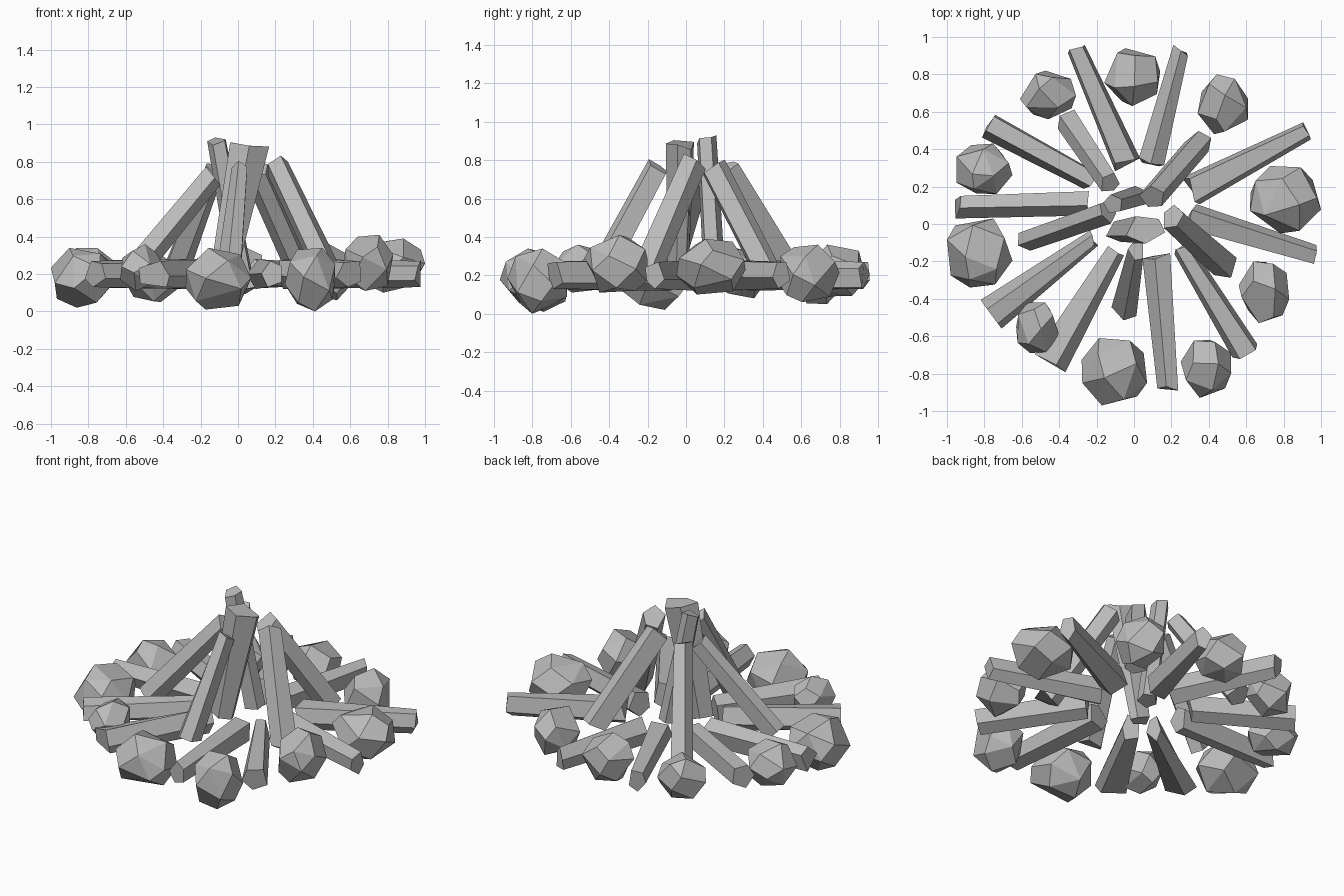
import bpy, bmesh, math, random
from mathutils import Vector

cube = bpy.data.objects.get("Cube")
if cube:
    bpy.data.objects.remove(cube, do_unlink=True)

random.seed(11)
grey = bpy.data.materials.new("plain_grey")
grey.use_nodes = True
COLOUR = (0.5, 0.5, 0.5, 1)
grey.diffuse_color = COLOUR
grey.node_tree.nodes["Principled BSDF"].inputs["Base Color"].default_value = COLOUR


def finish(bm, name):
    bmesh.ops.recalc_face_normals(bm, faces=bm.faces)
    mesh = bpy.data.meshes.new(name)
    bm.to_mesh(mesh)
    bm.free()
    mesh.materials.append(grey)
    obj = bpy.data.objects.new(name, mesh)
    bpy.context.collection.objects.link(obj)


def fit(points, lo, hi):
    """Scale and move points so that they exactly fill the box from lo to hi."""
    for k in range(len(lo)):
        small = min(p[k] for p in points)
        span = max(p[k] for p in points) - small
        for p in points:
            p[k] = lo[k] + (p[k] - small) / span * (hi[k] - lo[k])


def log(name, start, end, w0, w1, t0, t1, sides=5):
    """Tapered, roughly split log; w and t are the width and thickness of each end."""
    a, b = Vector(start), Vector(end)
    axis = (b - a).normalized()
    side = axis.cross(Vector((0, 0, 1))).normalized()
    up = side.cross(axis)
    bm = bmesh.new()
    rings = []
    turn = random.uniform(0, math.tau)
    angles = [turn + math.tau * (i + random.uniform(-0.2, 0.2)) / sides for i in range(sides)]
    for p, w, t in ((a, w0, t0), (b, w1, t1)):
        outline = [Vector((math.cos(g), math.sin(g))) * random.uniform(0.9, 1.1) for g in angles]
        fit(outline, (-w / 2, -t / 2), (w / 2, t / 2))
        rings.append([bm.verts.new(p + side * q.x + up * q.y + axis * random.uniform(-0.02, 0.02))
                      for q in outline])
    low, high = rings
    for i in range(sides):
        j = (i + 1) % sides
        bm.faces.new((low[i], low[j], high[j], high[i]))
    bm.faces.new(low[::-1])
    bm.faces.new(high)
    finish(bm, name)


def rock(name, lo, hi, count=16):
    """Chunky faceted stone filling the box from lo to hi."""
    bm = bmesh.new()
    golden = math.pi * (3 - math.sqrt(5))
    spin = random.uniform(0, math.tau)
    for i in range(count):
        z = 1 - 2 * (i + 0.5) / count
        r = math.sqrt(1 - z * z)
        p = Vector((r * math.cos(golden * i + spin), r * math.sin(golden * i + spin), z))
        p += Vector([random.uniform(-0.16, 0.16) for _ in range(3)])
        bm.verts.new(p.normalized())
    bmesh.ops.convex_hull(bm, input=bm.verts)
    bmesh.ops.dissolve_limit(bm, angle_limit=math.radians(20), verts=bm.verts, edges=bm.edges)
    fit([v.co for v in bm.verts], lo, hi)
    finish(bm, name)


# Ring of stones
rocks = [
    ((-.61, .56, .05), (-.31, .82, .32)), ((-.16, .63, .09), (.14, .94, .36)),
    ((.34, .48, .06), (.61, .80, .36)), ((.62, -.05, .10), (1, .31, .39)),
    ((.56, -.53, .11), (.83, -.20, .41)), ((.25, -.93, 0), (.52, -.62, .34)),
    ((-.28, -.97, .01), (.07, -.61, .34)), ((-.63, -.69, .11), (-.40, -.42, .36)),
    ((-1, -.34, .02), (-.65, .03, .34)), ((-.95, .16, .08), (-.65, .43, .34)),
]
for n, (lo, hi) in enumerate(rocks, 1):
    rock(f"stone_{n}", lo, hi)

# Logs lying flat, like spokes: outer x, y, inner x, y, outer and inner width
spokes = [
    (-.31, .94, -.04, .33, .10, .15), (.25, .93, .09, .32, .09, .14),
    (.91, .49, .31, .18, .10, .17), (.96, -.16, .31, .04, .10, .14),
    (.60, -.69, .25, -.12, .15, .10), (.18, -.88, .12, -.18, .11, .15),
    (-.44, -.73, -.10, -.15, .19, .10), (-.76, -.48, -.22, -.08, .19, .09),
    (-.94, .09, -.25, .11, .12, .13), (-.79, .53, -.23, .23, .14, .11),
]
for n, (ox, oy, ix, iy, wo, wi) in enumerate(spokes, 1):
    log(f"flat_log_{n}", (ox, oy, .2), (ix, iy, .2), wo, wi, .14, .16)

# Logs leaning together: foot, top, foot and top width, foot and top thickness
leaning = [
    ((-.35, .54, .2), (-.13, .21, .77), .13, .11, .14, .11),
    ((.35, .43, .2), (.10, .14, .76), .13, .13, .14, .13),
    ((.48, -.22, .2), (.20, .03, .78), .15, .13, .15, .14),
    ((-.05, -.45, .2), (.01, -.15, .76), .14, .09, .14, .12),
    ((-.57, -.09, .2), (-.14, .06, .72), .11, .12, .14, .12),
    ((-.08, -.04, .2), (.06, -.03, .89), .11, .15, .14, .21),
    ((.02, .15, .2), (-.11, .11, .91), .11, .10, .12, .10),
]
for n, (foot, top, wf, wt, tf, tt) in enumerate(leaning, 1):
    log(f"leaning_log_{n}", foot, top, wf, wt, tf, tt)
